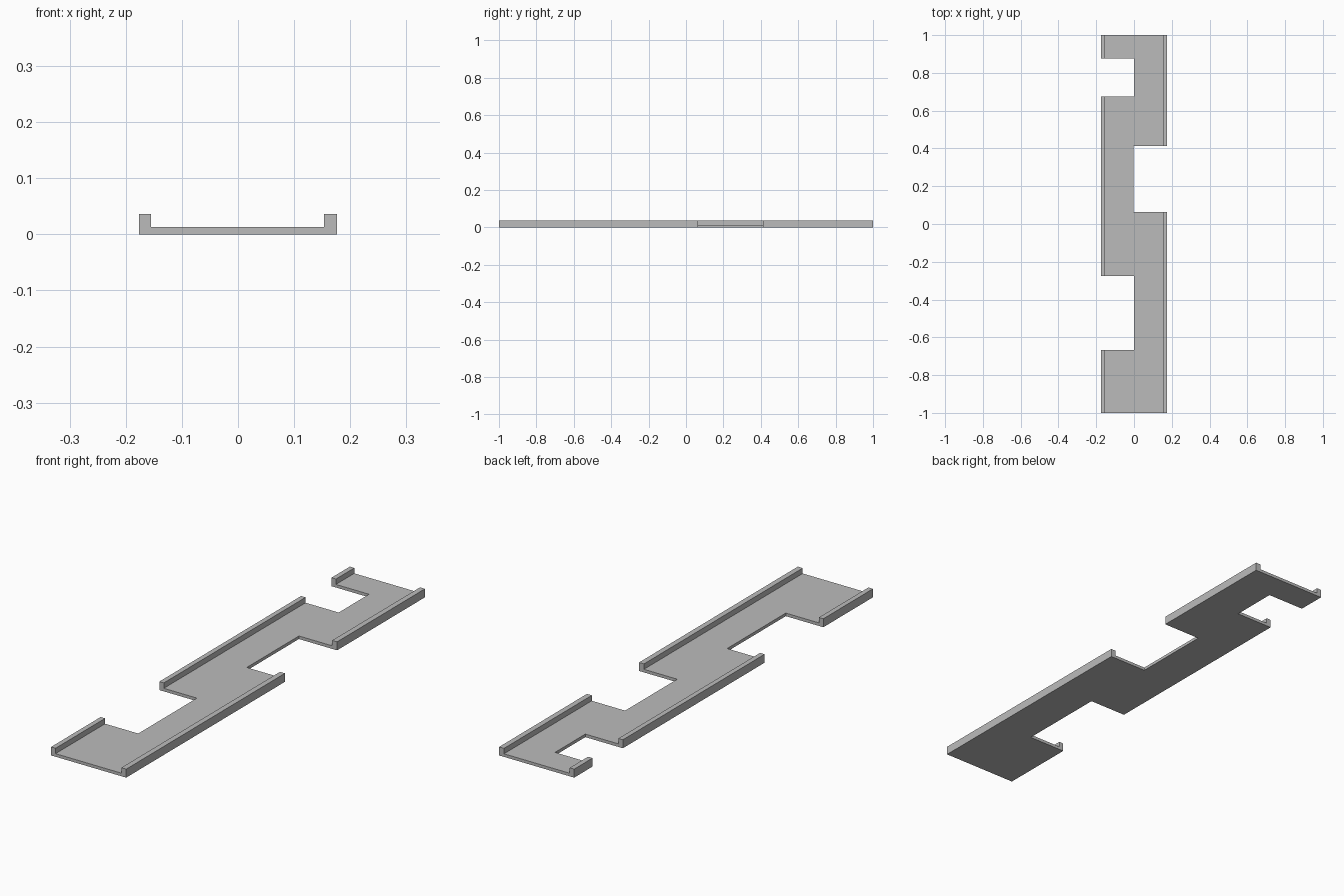
import bpy, bmesh

if "Cube" in bpy.data.objects:
    bpy.data.objects.remove(bpy.data.objects["Cube"])

grey = bpy.data.materials.new("mid grey")
grey.diffuse_color = (0.5, 0.5, 0.5, 1)
grey.use_nodes = True
grey.node_tree.nodes["Principled BSDF"].inputs["Base Color"].default_value = grey.diffuse_color


def prism(name, profile, y0, y1):
    """Extrude an x-z profile along y."""
    bm = bmesh.new()
    face = bm.faces.new([bm.verts.new((x, y0, z)) for x, z in profile])
    ext = bmesh.ops.extrude_face_region(bm, geom=[face])
    moved = [v for v in ext["geom"] if isinstance(v, bmesh.types.BMVert)]
    bmesh.ops.translate(bm, vec=(0, y1 - y0, 0), verts=moved)
    bmesh.ops.recalc_face_normals(bm, faces=bm.faces)
    mesh = bpy.data.meshes.new(name)
    bm.to_mesh(mesh)
    bm.free()
    mesh.materials.append(grey)
    obj = bpy.data.objects.new(name, mesh)
    bpy.context.collection.objects.link(obj)
    return obj


# Shallow channel: floor with a raised lip along both long edges
W, H, FLOOR = 0.176, 0.036, 0.013
channel = prism("channel_tray", [
    (-W, 0), (W, 0), (W, H), (0.153, H), (0.153, FLOOR),
    (-0.155, FLOOR), (-0.155, H), (-W, H)], -1, 1)

# Rectangular notches cut in from alternating sides: x0, x1, y0, y1
notches = [(-0.3, 0.0, -0.668, -0.275),
           (-0.003, 0.3, 0.063, 0.412),
           (-0.3, 0.0, 0.674, 0.877)]
for i, (x0, x1, y0, y1) in enumerate(notches):
    cutter = prism(f"notch_cutter_{i + 1}",
                   [(x0, -0.1), (x1, -0.1), (x1, 0.1), (x0, 0.1)], y0, y1)
    cutter.hide_render = True
    cutter.hide_viewport = True
    cut = channel.modifiers.new(f"notch_{i + 1}", "BOOLEAN")
    cut.operation = "DIFFERENCE"
    cut.solver = "EXACT"
    cut.object = cutter
